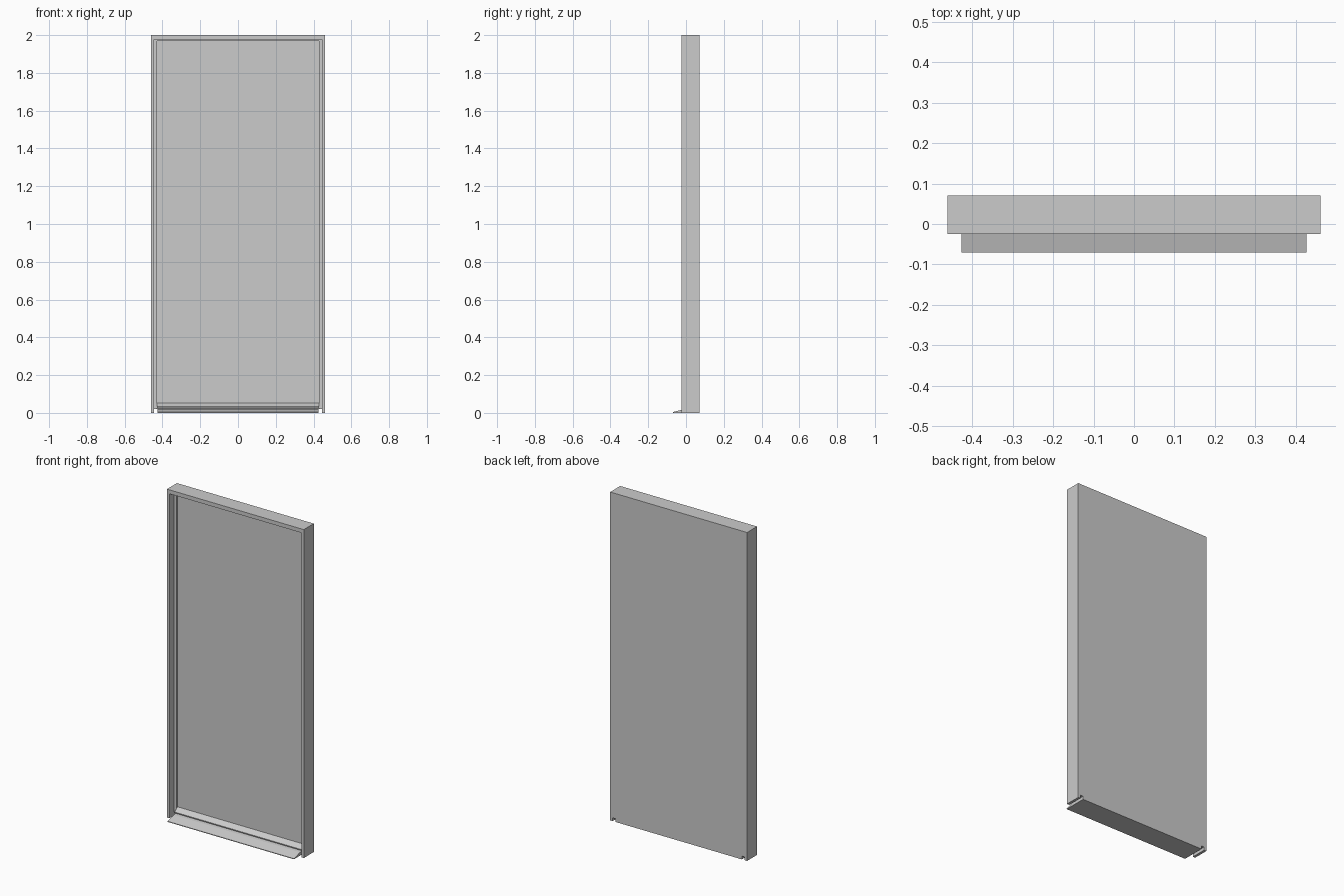
import bpy, bmesh

if "Cube" in bpy.data.objects:
    bpy.data.objects.remove(bpy.data.objects["Cube"])


def extrude(name, pts, to_3d, a, b):
    """Extrude a 2D profile between positions a and b along one axis."""
    bm = bmesh.new()
    face = bm.faces.new([bm.verts.new(to_3d(p, a)) for p in pts])
    res = bmesh.ops.extrude_face_region(bm, geom=[face])
    shift = [q - p for p, q in zip(to_3d((0, 0), a), to_3d((0, 0), b))]
    bmesh.ops.translate(bm, vec=shift,
                        verts=[g for g in res["geom"] if isinstance(g, bmesh.types.BMVert)])
    bmesh.ops.recalc_face_normals(bm, faces=bm.faces)
    mesh = bpy.data.meshes.new(name)
    bm.to_mesh(mesh)
    bm.free()
    ob = bpy.data.objects.new(name, mesh)
    bpy.context.collection.objects.link(ob)
    return ob


def along_x(p, x):
    return (x, p[0], p[1])


def along_y(p, y):
    return (p[0], y, p[1])


def arch(outer, inner, top, under, bottom):
    """Upside-down U outline of two jambs and a head."""
    return [(-outer, bottom), (-outer, top), (outer, top), (outer, bottom),
            (inner, bottom), (inner, under), (-inner, under), (-inner, bottom)]


# Outer frame and the rebate stop inside it
extrude("frame", arch(0.461, 0.445, 2.0, 1.976, 0.0), along_y, -0.025, 0.071)
extrude("door_stop", arch(0.445, 0.43, 1.976, 1.968, 0.02), along_y, 0.02, 0.071)

# Flat door leaf
extrude("door_leaf", [(-0.43, 0.02), (0.43, 0.02), (0.43, 1.968), (-0.43, 1.968)],
        along_y, 0.032, 0.071)

# Sloped weather bar along the bottom of the leaf
extrude("weather_bar", [(0.032, 0.052), (0.0, 0.033), (0.0, 0.027), (0.032, 0.027)],
        along_x, -0.429, 0.429)

# Sloped threshold projecting at the front
extrude("threshold", [(-0.07, 0.0), (-0.07, 0.004), (-0.01, 0.02), (0.02, 0.023),
                      (0.071, 0.02), (0.071, 0.0)],
        along_x, -0.426, 0.426)
